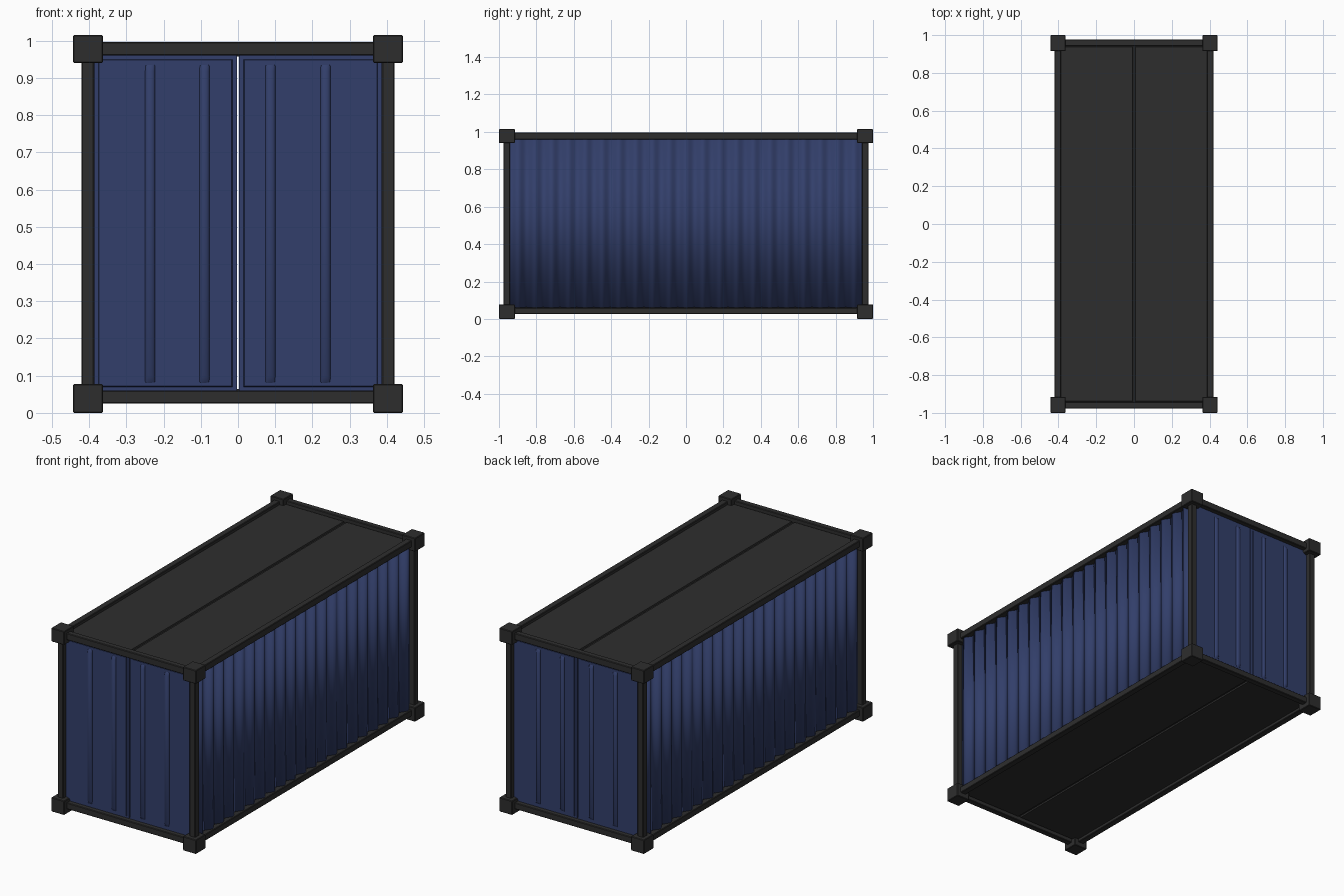
import bpy, bmesh, math
from mathutils import Matrix, Vector

if "Cube" in bpy.data.objects:
    bpy.data.objects.remove(bpy.data.objects["Cube"])


def material(name, col):
    m = bpy.data.materials.new(name)
    m.diffuse_color = (*col, 1)
    m.use_nodes = True
    m.node_tree.nodes["Principled BSDF"].inputs["Base Color"].default_value = m.diffuse_color
    return m


DARK = material("charcoal steel", (0.027, 0.027, 0.027))
BLUE = material("navy blue paint", (0.032, 0.049, 0.145))


def finish(name, bm, mat):
    bmesh.ops.recalc_face_normals(bm, faces=bm.faces)
    me = bpy.data.meshes.new(name)
    bm.to_mesh(me)
    bm.free()
    me.materials.append(mat)
    ob = bpy.data.objects.new(name, me)
    bpy.context.collection.objects.link(ob)
    return ob


def add_box(bm, lo, hi):
    lo, hi = Vector(lo), Vector(hi)
    m = Matrix.Translation((lo + hi) / 2) @ Matrix.Diagonal((*(hi - lo), 1))
    return bmesh.ops.create_cube(bm, size=1, matrix=m)["verts"]


def box(name, lo, hi, mat, bevel=0.0):
    bm = bmesh.new()
    add_box(bm, lo, hi)
    if bevel:
        bmesh.ops.bevel(bm, geom=bm.edges[:], offset=bevel, segments=1, affect='EDGES')
    return finish(name, bm, mat)


def add_panel(bm, lo, hi, normal, border, step):
    """Box whose face along normal carries a raised or sunken field."""
    verts = add_box(bm, lo, hi)
    bm.normal_update()
    faces = {f for v in verts for f in v.link_faces}
    face = max(faces, key=lambda f: f.normal.dot(Vector(normal)))
    bmesh.ops.inset_region(bm, faces=[face], thickness=border - 0.003, depth=0)
    bmesh.ops.inset_region(bm, faces=[face], thickness=0.003, depth=step)


# Corner castings, posts and rails
for sx in (-1, 1):
    for sy in (-1, 1):
        for z0, z1, lvl in ((0, 0.078, "bottom"), (0.94, 1.015, "top")):
            box(f"{lvl}_corner_casting", (min(sx * 0.363, sx * 0.443), min(sy * 0.915, sy), z0),
                (max(sx * 0.363, sx * 0.443), max(sy * 0.915, sy), z1), DARK, 0.003)
        box("corner_post", (min(sx * 0.386, sx * 0.421), min(sy * 0.94, sy * 0.976), 0.03),
            (max(sx * 0.386, sx * 0.421), max(sy * 0.94, sy * 0.976), 0.99), DARK, 0.003)
for z0, z1, lvl in ((0.025, 0.06, "bottom"), (0.96, 0.997, "top")):
    for s in (-1, 1):
        box(f"{lvl}_side_rail", (min(s * 0.386, s * 0.421), -0.95, z0),
            (max(s * 0.386, s * 0.421), 0.95, z1), DARK, 0.003)
        box(f"{lvl}_end_rail", (-0.40, min(s * 0.943, s * 0.976), z0),
            (0.40, max(s * 0.943, s * 0.976), z1), DARK, 0.003)

# Roof and floor, each with two raised fields and a centre groove
for name, z0, z1, n in (("roof", 0.958, 0.972, 1), ("floor", 0.05, 0.064, -1)):
    bm = bmesh.new()
    for lo, hi in ((-0.39, 0), (0, 0.39)):
        add_panel(bm, (lo, -0.945, z0), (hi, 0.945, z1), (0, 0, n), 0.012, 0.008)
    finish(name, bm, DARK)
    # flat margin around the fields
    for s in (-1, 1):
        zt = z1 + 0.008 if n > 0 else z0 - 0.008
        box(name + "_edge_strip", (min(s * 0.364, s * 0.39), -0.945, min(z0, zt)),
            (max(s * 0.364, s * 0.39), 0.945, max(z1, zt)), DARK)

# Door leaves at both ends, with a see-through slit between them
for s, end in ((-1, "front"), (1, "back")):
    bm = bmesh.new()
    for lo, hi in ((-0.387, -0.003), (0.003, 0.387)):
        add_panel(bm, (lo, min(s * 0.925, s * 0.95), 0.058),
                  (hi, max(s * 0.925, s * 0.95), 0.962), (0, s, 0), 0.02, 0.005)
    finish(end + "_doors", bm, BLUE)
    # Rounded vertical ribs with tapered ends
    bm = bmesh.new()
    for cx in (-0.236, -0.09, 0.087, 0.235):
        rings = []
        for z, k in ((0.08, 0.05), (0.098, 1), (0.918, 1), (0.936, 0.05)):
            rings.append([bm.verts.new((cx - 0.0135 * math.cos(a * math.pi / 8),
                                        s * (0.954 + 0.012 * k * math.sin(a * math.pi / 8)), z))
                          for a in range(9)])
        for r0, r1 in zip(rings, rings[1:]):
            for i in range(8):
                bm.faces.new((r0[i], r0[i + 1], r1[i + 1], r1[i]))
            bm.faces.new((r0[8], r0[0], r1[0], r1[8]))
        bm.faces.new(rings[0])
        bm.faces.new(rings[-1])
    ob = finish(end + "_door_ribs", bm, BLUE)
    ob.data.shade_smooth()
    ob.data.set_sharp_from_angle(angle=math.radians(40))

# Corrugated side walls
N, STEPS, Y0 = 21, 10, 0.943
for s, side in ((-1, "left"), (1, "right")):
    bm = bmesh.new()
    pairs = []
    for i in range(N * STEPS + 1):
        y = -Y0 + 2 * Y0 * i / (N * STEPS)
        x = s * (0.400 - 0.011 * math.cos(2 * math.pi * i / STEPS))
        pairs.append([bm.verts.new((x, y, z)) for z in (0.058, 0.962)])
    for a, b in zip(pairs, pairs[1:]):
        bm.faces.new((a[0], b[0], b[1], a[1]))
    ob = finish(side + "_corrugated_wall", bm, BLUE)
    if ob.data.polygons[0].normal.x * s < 0:
        ob.data.flip_normals()
    ob.data.shade_smooth()
    mod = ob.modifiers.new("thickness", 'SOLIDIFY')
    mod.thickness = 0.005
    mod.offset = -1
